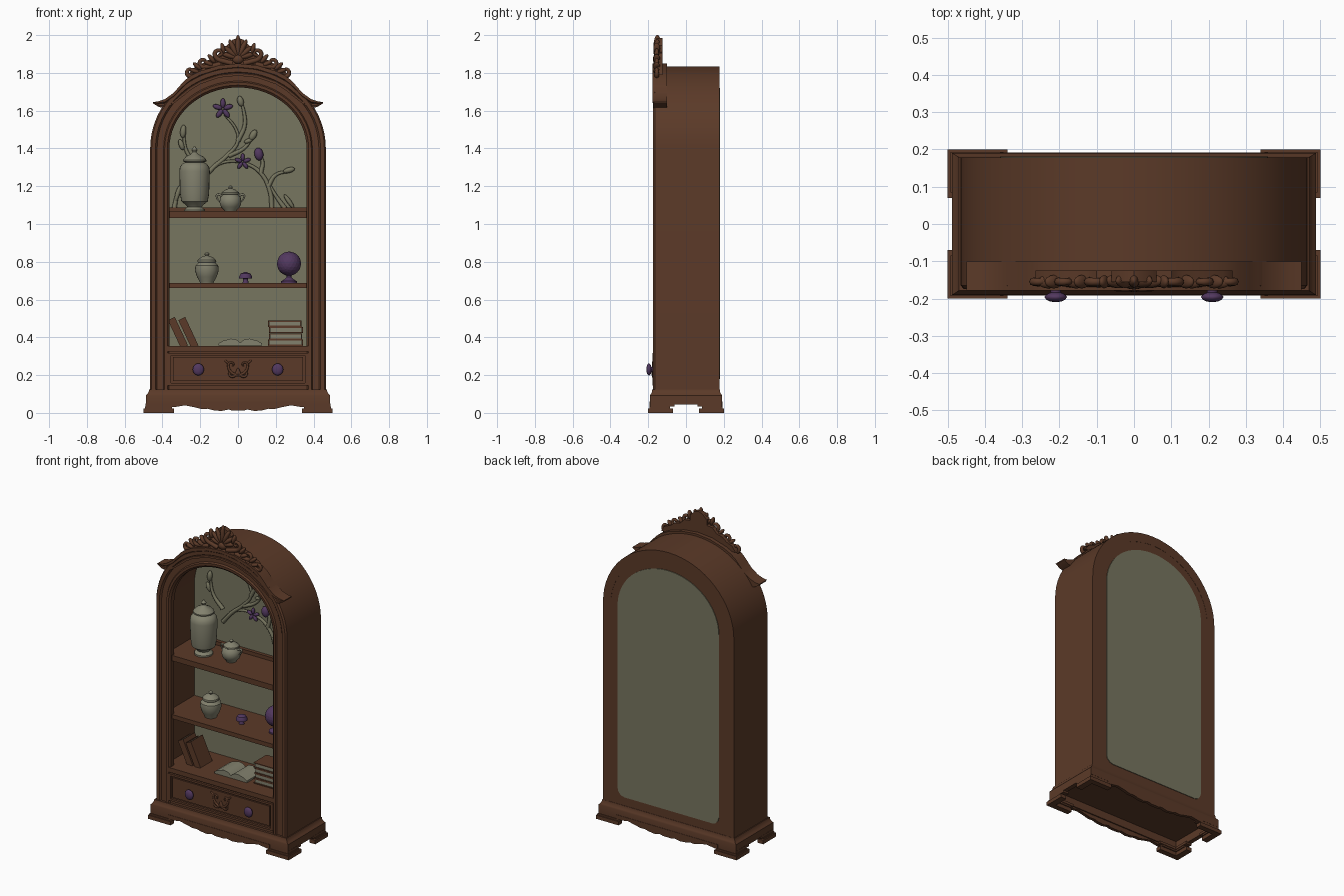
import bpy, bmesh, math
from math import sin, cos, pi, radians
from mathutils import Matrix, Vector


def material(name, rgb):
    m = bpy.data.materials.new(name)
    m.diffuse_color = (*rgb, 1)
    return m


WOOD = material("walnut brown", (0.105, 0.042, 0.021))
PANEL = material("sage panel", (0.185, 0.18, 0.115))
CLAY = material("pale stoneware", (0.225, 0.22, 0.155))
PURPLE = material("plum purple", (0.085, 0.04, 0.115))


def finish(name, bm, mat, angle=35):
    bmesh.ops.recalc_face_normals(bm, faces=bm.faces)
    me = bpy.data.meshes.new(name)
    bm.to_mesh(me)
    bm.free()
    me.materials.append(mat)
    me.polygons.foreach_set("use_smooth", [True] * len(me.polygons))
    me.set_sharp_from_angle(angle=radians(angle))
    ob = bpy.data.objects.new(name, me)
    bpy.context.collection.objects.link(ob)
    return ob


def loft(name, loops, mat, wrap_sections=False, wrap_loop=True, caps=False):
    """Bridge a list of equal-length point loops."""
    bm = bmesh.new()
    vs = [[bm.verts.new(p) for p in lp] for lp in loops]
    n, m = len(vs), len(vs[0])
    for i in range(n if wrap_sections else n - 1):
        a, b = vs[i], vs[(i + 1) % n]
        for j in range(m if wrap_loop else m - 1):
            k = (j + 1) % m
            bm.faces.new((a[j], a[k], b[k], b[j]))
    if caps and wrap_loop:
        bm.faces.new(vs[0])
        bm.faces.new(vs[-1])
    elif caps:
        bm.faces.new([v[0] for v in vs])
        bm.faces.new([v[-1] for v in vs])
    return finish(name, bm, mat)


def boxes(name, items, mat, mtx=Matrix()):
    bm = bmesh.new()
    for x0, x1, y0, y1, z0, z1 in items:
        t = Matrix.Translation(((x0 + x1) / 2, (y0 + y1) / 2, (z0 + z1) / 2))
        bmesh.ops.create_cube(bm, size=1, matrix=mtx @ t @ Matrix.Diagonal((x1 - x0, y1 - y0, z1 - z0, 1)))
    return finish(name, bm, mat)


def plate(name, pts, y0, y1, mat):
    return loft(name, [[(x, y, z) for x, z in pts] for y in (y0, y1)], mat, caps=True)


def mirrored(half):
    """Full outline from a right half running from the centre outwards."""
    return [(-x, z) for x, z in reversed(half) if x > 0] + list(half)


def lathe(name, x, y, prof, mat, n=24):
    return loft(name, [[(x + r * cos(2 * pi * i / n), y + r * sin(2 * pi * i / n), z) for i in range(n)]
                       for r, z in prof], mat, caps=True)


def blobs(name, items, mat):
    """Ellipsoids (x, y, z, sx, sy, sz, turn in the front plane in degrees)."""
    bm = bmesh.new()
    for x, y, z, sx, sy, sz, a in items:
        bmesh.ops.create_uvsphere(bm, u_segments=12, v_segments=8, radius=1,
                                  matrix=Matrix.Translation((x, y, z)) @ Matrix.Rotation(radians(a), 4, 'Y')
                                  @ Matrix.Diagonal((sx, sy, sz, 1)))
    return finish(name, bm, mat, 60)


def tubes(name, paths, r, y, mat):
    """Tapering round strands through front-plane points."""
    cu = bpy.data.curves.new(name, 'CURVE')
    cu.dimensions, cu.bevel_depth, cu.bevel_resolution, cu.resolution_u = '3D', r, 2, 5
    cu.use_fill_caps = True
    for path in paths:
        sp = cu.splines.new('BEZIER')
        sp.bezier_points.add(len(path) - 1)
        for i, (p, (x, z)) in enumerate(zip(sp.bezier_points, path)):
            p.co = (x, y, z)
            p.handle_left_type = p.handle_right_type = 'AUTO'
            p.radius = 1 - 0.5 * i / (len(path) - 1)
    tmp = bpy.data.objects.new(name, cu)
    bpy.context.collection.objects.link(tmp)
    bpy.context.view_layer.update()
    bm = bmesh.new()
    bm.from_mesh(tmp.to_mesh())
    bpy.data.objects.remove(tmp)
    return finish(name, bm, mat, 60)


def arch(w, y, zb=0.1, n=32):
    """Round-topped outline; the top drops as the half width shrinks."""
    h = 0.435 - 1.1 * (0.465 - w)
    pts = [(-w * cos(pi * i / n), y, 1.4 + h * sin(pi * i / n)) for i in range(n + 1)]
    return [(-w, y, zb)] + pts + [(w, y, zb)]


# Carcass: side walls and vault, front frame, back board
loft("cabinet_shell", [arch(0.465, -0.14), arch(0.465, 0.178), arch(0.41, 0.178), arch(0.41, -0.14)],
     WOOD, wrap_sections=True, wrap_loop=False, caps=True)
frame = [(0.465, -0.13), (0.465, -0.165), (0.457, -0.175), (0.437, -0.175), (0.428, -0.165), (0.394, -0.165),
         (0.388, -0.175), (0.374, -0.174), (0.363, -0.162), (0.363, -0.13)]
loft("front_frame", [arch(w, y) for w, y in frame], WOOD, wrap_sections=True, wrap_loop=False, caps=True)
loft("back_board", [arch(0.42, 0.148), arch(0.42, 0.177)], WOOD, caps=True)
loft("inner_back_panel", [arch(0.41, 0.142, 0.35), arch(0.41, 0.148, 0.35)], PANEL, caps=True)
corner = [(0.31 + 0.05 * cos(a), 0.23 + 0.05 * sin(a)) for a in (-pi / 2, -pi / 3, -pi / 6, 0)]
top = [(p[0], p[2]) for p in arch(0.36, 0)[1:-1]]
plate("outer_back_panel", [(-x, z) for x, z in corner] + top + corner[::-1], 0.175, 0.181, PANEL)

# Shelves, floor and the rail at the back of the top shelf
boxes("top_shelf", [(-0.41, 0.41, -0.14, 0.145, 1.04, 1.065), (-0.365, 0.365, -0.152, -0.13, 1.033, 1.068),
                    (-0.41, 0.41, 0.12, 0.145, 1.06, 1.088)], WOOD)
boxes("middle_shelf", [(-0.41, 0.41, -0.15, 0.145, 0.66, 0.687)], WOOD)
boxes("bottom_shelf", [(-0.41, 0.41, -0.13, 0.145, 0.33, 0.355), (-0.375, 0.375, -0.175, -0.13, 0.325, 0.355)], WOOD)

# Drawer with moulded border, carved scrolls and knobs
boxes("drawer_rail", [(-0.38, 0.38, -0.164, -0.13, 0.1, 0.34)], WOOD)
boxes("drawer_border", [(-0.372, 0.372, -0.178, -0.16, 0.145, 0.158), (-0.372, 0.372, -0.178, -0.16, 0.305, 0.318),
                        (-0.372, -0.356, -0.178, -0.16, 0.15, 0.31), (0.356, 0.372, -0.178, -0.16, 0.15, 0.31)], WOOD)
boxes("drawer_front", [(-0.345, 0.345, -0.172, -0.15, 0.168, 0.295)], WOOD)
scroll = [(0.005, 0.2), (0.03, 0.21), (0.05, 0.24), (0.045, 0.265), (0.025, 0.262), (0.028, 0.245)]
curl = [(0.0, 0.225), (0.02, 0.195), (0.04, 0.195), (0.045, 0.215), (0.033, 0.22)]
tubes("drawer_carving", [[(s * x, z) for x, z in p] for s in (-1, 1) for p in (scroll, curl)], 0.008, -0.174, WOOD)
blobs("drawer_carving_leaf", [(0, -0.174, 0.215, 0.01, 0.008, 0.022, 0), (0.06, -0.173, 0.27, 0.006, 0.006, 0.016, 50),
                              (-0.06, -0.173, 0.27, 0.006, 0.006, 0.016, -50)], WOOD)
for s in (-1, 1):
    blobs("drawer_knob", [(s * 0.21, -0.196, 0.23, 0.03, 0.014, 0.032, 0),
                          (s * 0.21, -0.18, 0.23, 0.014, 0.02, 0.014, 0)], PURPLE)

# Plinth: hollow moulding, scalloped aprons and bracket feet
rect = lambda x, y, z: [(-x, -y, z), (x, -y, z), (x, y, z), (-x, y, z)]
loft("plinth", [rect(0.46, 0.165, 0.095), rect(0.46, 0.165, 0.045), rect(0.488, 0.19, 0.045), rect(0.488, 0.19, 0.092),
                rect(0.481, 0.186, 0.1), rect(0.474, 0.181, 0.108), rect(0.47, 0.179, 0.125)], WOOD, caps=True)
edge = [(0, 0.012), (0.03, 0.012), (0.05, 0.018), (0.09, 0.01), (0.13, 0.014), (0.16, 0.022), (0.19, 0.02),
        (0.23, 0.03), (0.28, 0.04), (0.33, 0.032), (0.36, 0.03), (0.36, 0.06)]
for s in (-1, 1):
    plate("scalloped_apron", mirrored(edge), s * 0.172, s * 0.192, WOOD)
    for t in (-1, 1):
        def foot(x0, y0, out, z0, z1):
            a, b = 0.485 + out, 0.185 + out
            bx = lambda u0, u1, v0, v1: (*sorted((s * u0, s * u1)), *sorted((t * v0, t * v1)), z0, z1)
            return [bx(x0, a, b - 0.035, b), bx(a - 0.04, a, y0, b)]
        boxes("bracket_foot", foot(0.34, 0.07, 0.015, 0, 0.024) + foot(0.35, 0.085, 0.008, 0.024, 0.034)
              + foot(0.33, 0.06, 0.004, 0.034, 0.05), WOOD)

# Pediment: flared arched moulding with a projecting cap
up = [(0, 1.85), (0.1, 1.84), (0.2, 1.81), (0.25, 1.785), (0.28, 1.762), (0.31, 1.73), (0.34, 1.695),
      (0.386, 1.662), (0.42, 1.65), (0.45, 1.645)]
low = [(0, 1.785), (0.1, 1.775), (0.2, 1.74), (0.25, 1.71), (0.28, 1.685), (0.31, 1.662), (0.34, 1.638),
       (0.386, 1.612), (0.42, 1.62), (0.45, 1.638)]
U, L = mirrored(up), mirrored(low)
mix = lambda f: [(a[0], a[1] + (b[1] - a[1]) * f) for a, b in zip(U, L)]
sec = [(0, -0.1), (0, -0.178), (0.3, -0.178), (0.45, -0.168), (0.7, -0.168), (0.8, -0.174), (1, -0.174), (1, -0.1)]
loft("pediment_moulding", [[(x, y, z) for x, z in mix(f)] for f, y in sec], WOOD,
     wrap_sections=True, wrap_loop=False, caps=True)

# Carved crest: backing board, shell, scrolls and leaves
half = [(0, 1.985), (0.03, 1.975), (0.06, 1.945), (0.06, 1.91), (0.1, 1.905), (0.13, 1.875), (0.17, 1.865),
        (0.2, 1.84), (0.24, 1.825), (0.265, 1.79), (0.2, 1.79), (0.1, 1.82), (0, 1.83)]
plate("crest_board", mirrored(half)[:-1], -0.155, -0.125, WOOD)
ribs = []
for a in range(-75, 76, 25):
    n = 0.062 if a == 0 else 0.06 - 0.016 * abs(a) / 75
    ribs.append((n * sin(radians(a)), -0.152, 1.878 + n * cos(radians(a)), 0.015, 0.02, n, a))
blobs("crest_shell", ribs + [(0, -0.158, 1.872, 0.03, 0.018, 0.024, 0)], WOOD)
s1 = [(0.03, 1.85), (0.07, 1.86), (0.115, 1.88), (0.12, 1.91), (0.095, 1.918), (0.085, 1.9), (0.1, 1.893)]
s2 = [(0.09, 1.845), (0.15, 1.835), (0.195, 1.835), (0.2, 1.862), (0.178, 1.868), (0.172, 1.852)]
s3 = [(0.17, 1.82), (0.22, 1.79), (0.262, 1.785), (0.268, 1.81), (0.248, 1.818), (0.242, 1.803)]
tubes("crest_scrolls", [[(s * x, z) for x, z in p] for s in (-1, 1) for p in (s1, s2, s3)], 0.015, -0.155, WOOD)
leaves = [(0.14, 1.875, 40), (0.155, 1.85, 65), (0.215, 1.835, 50), (0.06, 1.835, 80), (0.08, 1.93, 15), (0.23, 1.81, 70)]
blobs("crest_leaves", [(s * x, -0.155, z, 0.012, 0.018, 0.03, s * a) for s in (-1, 1) for x, z, a in leaves], WOOD)

# Flowering branch in relief on the back panel
tubes("branches", [
    [(-0.2, 1.22), (-0.13, 1.3), (-0.06, 1.36), (0.0, 1.44), (-0.01, 1.5), (-0.07, 1.58)],
    [(0.0, 1.44), (0.035, 1.52), (0.03, 1.6), (0.015, 1.65)], [(-0.05, 1.36), (0.03, 1.4), (0.08, 1.46)],
    [(0.18, 1.07), (0.17, 1.17), (0.12, 1.27), (0.04, 1.32), (-0.06, 1.33), (-0.15, 1.29)],
    [(0.16, 1.2), (0.2, 1.26), (0.28, 1.28)], [(0.12, 1.27), (0.13, 1.33), (0.11, 1.37)],
    [(0.25, 1.08), (0.2, 1.15), (0.16, 1.22)], [(-0.2, 1.3), (-0.27, 1.38), (-0.29, 1.5)],
    [(-0.34, 1.07), (-0.32, 1.16), (-0.29, 1.22)]], 0.013, 0.133, PANEL)
blobs("leaf_buds", [(0.013, 0.128, 1.65, 0.017, 0.015, 0.028, -15), (0.08, 0.128, 1.47, 0.018, 0.015, 0.032, 30),
                    (0.055, 0.128, 1.44, 0.012, 0.012, 0.024, 70), (0.27, 0.128, 1.285, 0.015, 0.014, 0.032, 75),
                    (-0.29, 0.128, 1.49, 0.016, 0.015, 0.035, 5), (-0.3, 0.128, 1.42, 0.014, 0.013, 0.03, -20),
                    (-0.32, 0.128, 1.16, 0.012, 0.012, 0.045, 15), (0.27, 0.128, 1.12, 0.012, 0.012, 0.045, -35)], PANEL)
petals = [(0.11, 0.12, 1.37, 0.024, 0.02, 0.034, -10)]
for fx, fz, r in ((-0.08, 1.61, 0.03), (0.025, 1.33, 0.024)):
    petals += [(fx + r * sin(a), 0.118, fz + r * cos(a), r * 0.45, 0.012, r * 0.85, math.degrees(a))
               for a in [2 * pi * i / 5 for i in range(5)]]
blobs("blossoms", petals, PURPLE)

# Lidded jars
lathe("tall_urn", -0.23, -0.02, [(0.055, 1.065), (0.055, 1.075), (0.038, 1.09), (0.045, 1.1), (0.07, 1.12), (0.077, 1.16),
      (0.081, 1.28), (0.078, 1.3), (0.066, 1.318), (0.05, 1.326), (0.062, 1.332), (0.062, 1.34), (0.045, 1.358),
      (0.02, 1.37), (0.01, 1.38), (0.016, 1.392), (0.004, 1.41)], CLAY)
lathe("sugar_bowl", -0.04, -0.01, [(0.03, 1.065), (0.032, 1.072), (0.05, 1.09), (0.058, 1.115), (0.054, 1.14), (0.04, 1.155),
      (0.048, 1.16), (0.046, 1.167), (0.025, 1.182), (0.009, 1.188), (0.012, 1.196), (0.003, 1.205)], CLAY)
tubes("sugar_bowl_handles", [[(-0.04 + s * x, z) for x, z in ((0.045, 1.15), (0.07, 1.155), (0.07, 1.135), (0.05, 1.115))]
                             for s in (-1, 1)], 0.007, -0.01, CLAY)
lathe("ginger_jar", -0.165, -0.04, [(0.036, 0.687), (0.038, 0.695), (0.052, 0.72), (0.063, 0.755), (0.06, 0.78), (0.045, 0.795),
      (0.05, 0.8), (0.048, 0.81), (0.03, 0.825), (0.009, 0.832), (0.014, 0.842), (0.003, 0.852)], CLAY)

# Mushroom and topiary
lathe("mushroom", 0.04, -0.02, [(0.016, 0.687), (0.012, 0.71), (0.034, 0.712), (0.034, 0.722), (0.026, 0.737), (0.004, 0.746)], PURPLE)
lathe("topiary_stand", 0.27, 0, [(0.042, 0.687), (0.042, 0.697), (0.024, 0.707), (0.012, 0.72), (0.012, 0.75)], PURPLE, 16)
ball = bmesh.new()
bmesh.ops.create_icosphere(ball, subdivisions=3, radius=0.064, matrix=Matrix.Translation((0.27, 0, 0.79)))
finish("topiary_ball", ball, PURPLE, 1)


# Books: local x is height, spine on -y, z is thickness
def book(name, h, d, t, mtx):
    boxes(name + "_cover", [(0, h, 0, d, 0, 0.006), (0, h, 0, d, t - 0.006, t), (0, h, 0, 0.006, 0, t)], WOOD, mtx)
    boxes(name + "_pages", [(0.005, h - 0.005, 0.005, d - 0.005, 0.005, t - 0.005)], CLAY, mtx)


for i, x in enumerate((-0.235, -0.18)):
    book("leaning_book", 0.165, 0.12, 0.04, Matrix.Translation((x - 0.03, -0.08, 0.358)) @ Matrix.Rotation(radians(-115), 4, 'Y'))
for i, (x, w) in enumerate(((0.345, 0.185), (0.34, 0.175), (0.345, 0.18), (0.335, 0.175))):
    book("stacked_book", w, 0.13, 0.033, Matrix.Translation((x, 0.06, 0.355 + 0.0335 * i)) @ Matrix.Rotation(pi, 4, 'Z'))
page = [(0, 0.372), (0.02, 0.388), (0.05, 0.393), (0.09, 0.382), (0.115, 0.368), (0.115, 0.356), (0, 0.356)]
plate("open_book", [(x + 0.012, z) for x, z in mirrored(page)[:-1]], -0.09, 0.06, CLAY)
